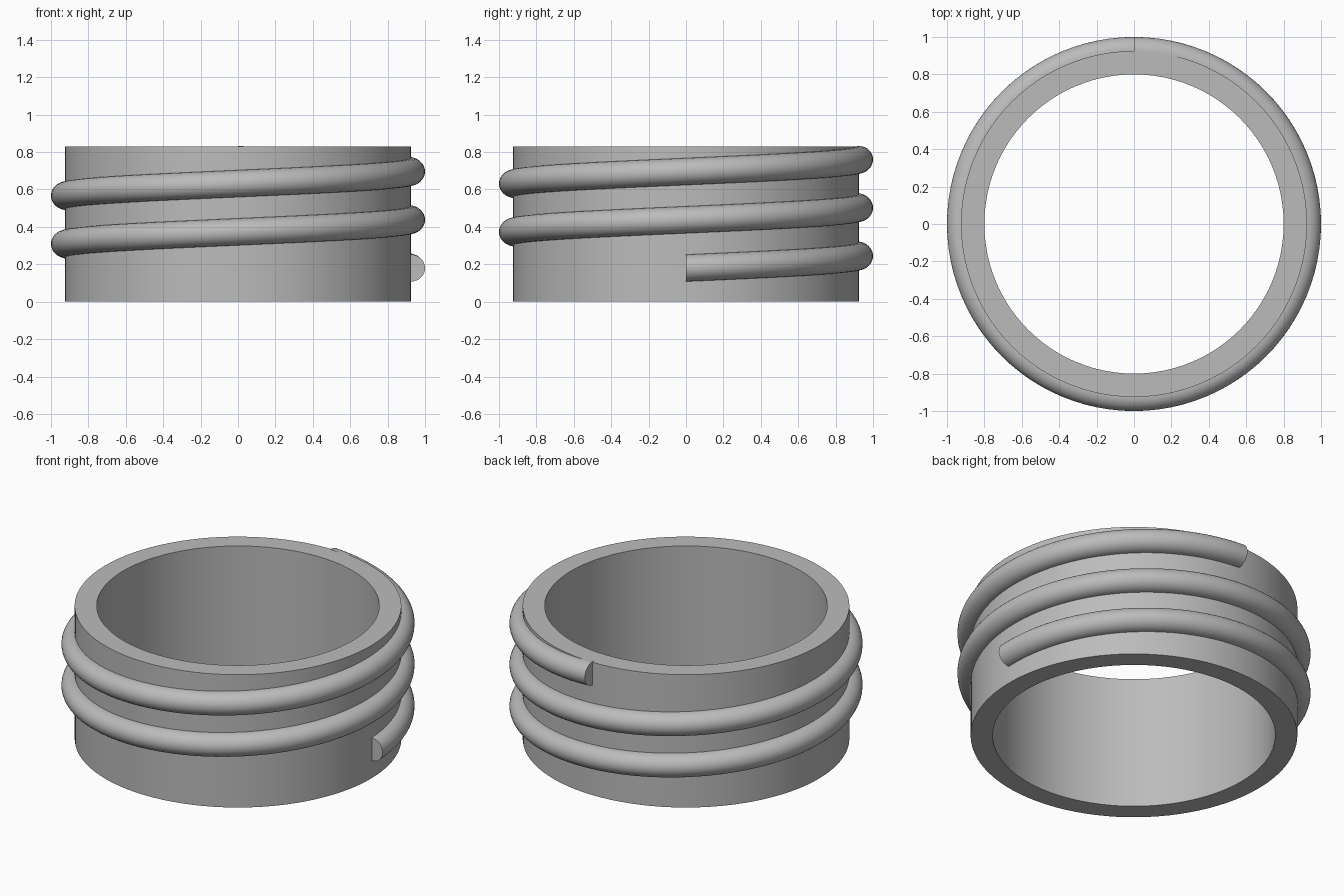
import bpy, bmesh, math

cube = bpy.data.objects.get("Cube")
if cube:
    bpy.data.objects.remove(cube, do_unlink=True)

OUTER, INNER, HEIGHT = 0.925, 0.8, 0.83
THREAD_R, PITCH, TURNS, START_Z = 0.072, 0.258, 2.25, 0.18
SEGMENTS = 96

grey = bpy.data.materials.new("grey")
grey.use_nodes = True
colour = (0.5, 0.5, 0.5, 1)
grey.diffuse_color = colour
grey.node_tree.nodes["Principled BSDF"].inputs["Base Color"].default_value = colour


def sweep(name, profile, turns, pitch):
    """Sweep a closed (radius, z) profile round the z axis, rising by pitch per turn."""
    bm = bmesh.new()
    closed = pitch == 0
    steps = int(SEGMENTS * turns)
    rows = []
    for i in range(steps if closed else steps + 1):
        turn = i / SEGMENTS
        a = math.tau * turn
        rows.append([bm.verts.new((r * math.cos(a), r * math.sin(a), z + pitch * turn))
                     for r, z in profile])
    n = len(profile)
    for i in range(steps):
        low, high = rows[i], rows[(i + 1) % len(rows)]
        for j in range(n):
            k = (j + 1) % n
            bm.faces.new((low[j], high[j], high[k], low[k]))
    if not closed:
        bm.faces.new(rows[0])
        bm.faces.new(rows[-1][::-1])
    bmesh.ops.recalc_face_normals(bm, faces=bm.faces)
    mesh = bpy.data.meshes.new(name)
    bm.to_mesh(mesh)
    bm.free()
    mesh.materials.append(grey)
    obj = bpy.data.objects.new(name, mesh)
    bpy.context.collection.objects.link(obj)
    bpy.ops.object.select_all(action='DESELECT')
    obj.select_set(True)
    bpy.context.view_layer.objects.active = obj
    bpy.ops.object.shade_smooth_by_angle(angle=math.radians(30))
    return obj


# Plain hollow neck
sweep("neck_ring", [(INNER, 0), (OUTER, 0), (OUTER, HEIGHT), (INNER, HEIGHT)], 1, 0)

# Half-round screw thread, its flat back sunk slightly into the neck
arc = [math.pi * (i / 16 - 0.5) for i in range(17)]
half_round = [(OUTER + (1 - OUTER) * math.cos(a), START_Z + THREAD_R * math.sin(a)) for a in arc]
back = OUTER - 0.01
half_round += [(back, START_Z + THREAD_R), (back, START_Z - THREAD_R)]
sweep("screw_thread", half_round, TURNS, PITCH)
